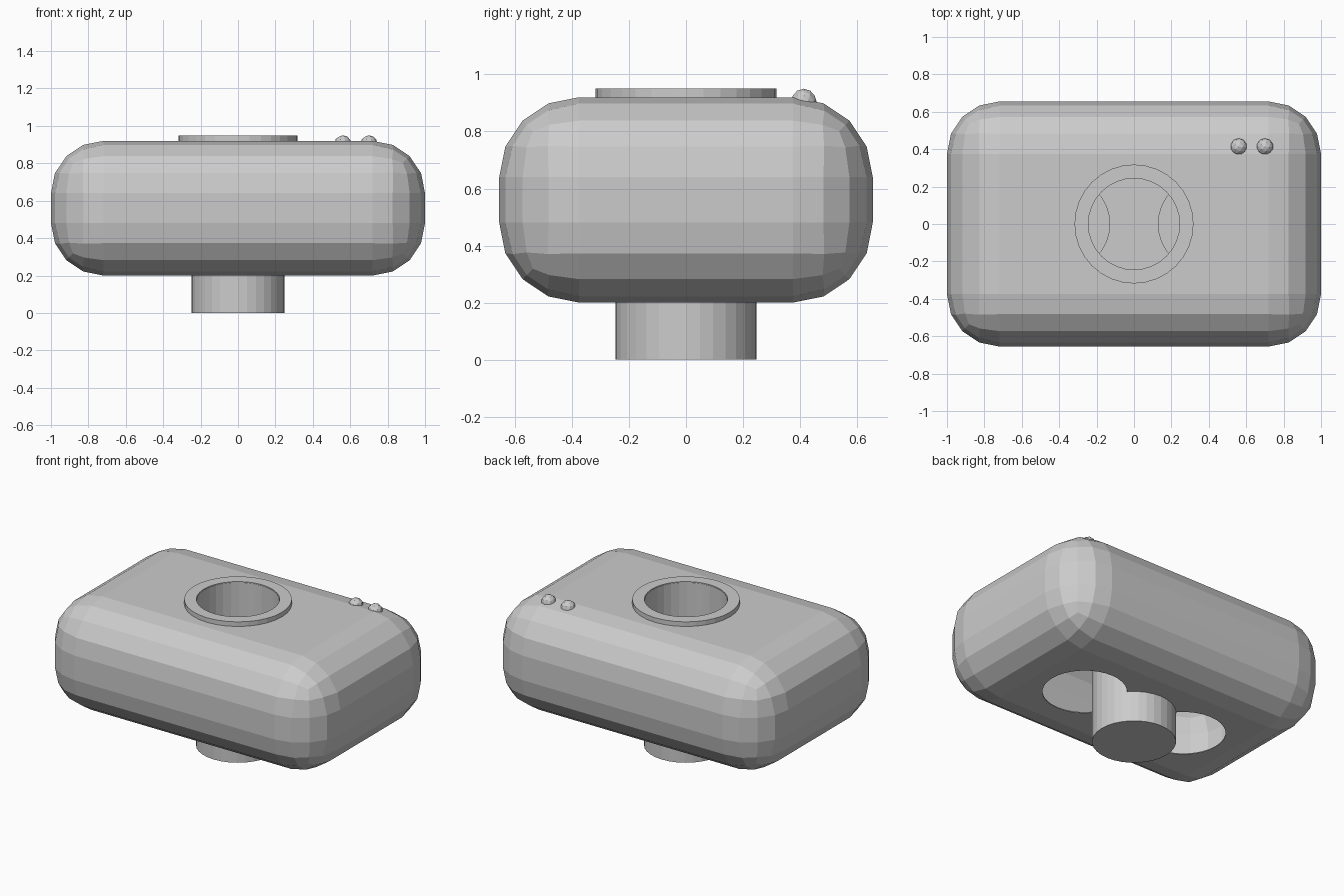
import bpy, bmesh, math
from mathutils import Matrix

if "Cube" in bpy.data.objects:
    bpy.data.objects.remove(bpy.data.objects["Cube"], do_unlink=True)

grey = bpy.data.materials.new("light_grey")
grey.use_nodes = True
colour = (0.6, 0.6, 0.6, 1)
grey.diffuse_color = colour
grey.node_tree.nodes["Principled BSDF"].inputs["Base Color"].default_value = colour


def make_object(name, bm):
    bmesh.ops.recalc_face_normals(bm, faces=bm.faces)
    mesh = bpy.data.meshes.new(name)
    bm.to_mesh(mesh)
    bm.free()
    mesh.materials.append(grey)
    obj = bpy.data.objects.new(name, mesh)
    bpy.context.collection.objects.link(obj)
    return obj


def lathe(name, profile, closed=False, steps=32):
    bm = bmesh.new()
    verts = [bm.verts.new((r, 0, z)) for r, z in profile]
    pairs = list(zip(verts, verts[1:]))
    if closed:
        pairs.append((verts[-1], verts[0]))
    edges = [bm.edges.new(p) for p in pairs]
    bmesh.ops.spin(bm, geom=verts + edges, cent=(0, 0, 0), axis=(0, 0, 1),
                   angle=math.tau, steps=steps, use_duplicate=False)
    bmesh.ops.remove_doubles(bm, verts=bm.verts, dist=0.0005)
    return make_object(name, bm)


def cutter(name, radius, x, z):
    bm = bmesh.new()
    bmesh.ops.create_cone(bm, cap_ends=True, segments=32, radius1=radius,
                          radius2=radius, depth=0.2,
                          matrix=Matrix.Translation((x, 0, z)))
    obj = make_object(name, bm)
    obj.hide_render = True
    return obj


# Hollow rounded body
bm = bmesh.new()
bmesh.ops.create_cube(bm, size=1, matrix=Matrix.Translation((0, 0, 0.56))
                      @ Matrix.Diagonal((2, 1.31, 0.72, 1)))
bmesh.ops.bevel(bm, geom=bm.edges[:], offset=0.28, segments=4,
                profile=0.5, affect='EDGES')
body = make_object("body", bm)
shell = body.modifiers.new("shell", 'SOLIDIFY')
shell.thickness = 0.006
shell.offset = -1

# Openings: one on top for the tube, two underneath
cutters = [cutter("top_cutter", 0.25, 0, 0.92)]
cutters += [cutter("bottom_cutter", 0.25, x, 0.2) for x in (-0.38, 0.38)]
for c in cutters:
    mod = body.modifiers.new(c.name, 'BOOLEAN')
    mod.operation = 'DIFFERENCE'
    mod.solver = 'EXACT'
    mod.object = c
bpy.context.view_layer.objects.active = body
for mod in body.modifiers[:]:
    bpy.ops.object.modifier_apply(modifier=mod.name)
for c in cutters:
    bpy.data.objects.remove(c, do_unlink=True)

# Closed-bottom tube through the body, with a flat rim on top
lathe("centre_tube", [(0, 0), (0.248, 0), (0.248, 0.945), (0.244, 0.945),
                      (0.244, 0.006), (0, 0.006)])
lathe("tube_rim", [(0.246, 0.915), (0.318, 0.915), (0.318, 0.95),
                   (0.246, 0.95)], closed=True)

# Two small buttons
for name, x in (("inner_button", 0.56), ("outer_button", 0.70)):
    bm = bmesh.new()
    bmesh.ops.create_icosphere(bm, subdivisions=2, radius=0.045,
                               matrix=Matrix.Translation((x, 0.413, 0.905)))
    make_object(name, bm)
